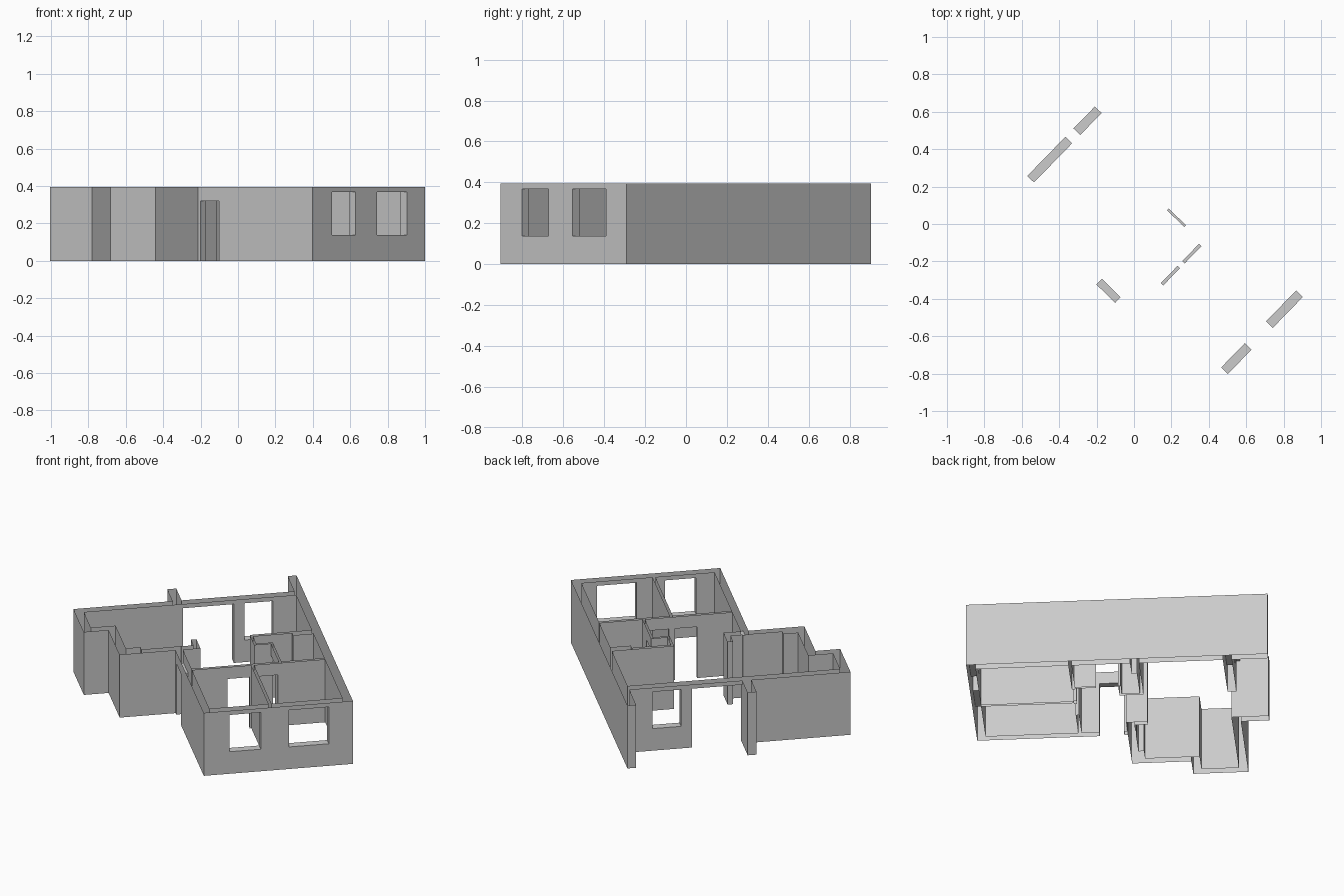
import bpy, bmesh, math
from mathutils import Matrix

if "Cube" in bpy.data.objects:
    bpy.data.objects.remove(bpy.data.objects["Cube"])

HEIGHT = 0.394
ANGLE = math.radians(45.75)   # the plan is turned on the grid

# Walls in plan: (u0, u1, v0, v1), all full height
WALLS = [
    # outer shell
    (0.439, 0.489, -0.919, 0.796),    # long wall with wing
    (-0.372, 0.489, -0.919, -0.869),  # two-window wall
    (-0.372, -0.33, -0.919, -0.012),  # entrance wall
    (-0.695, -0.229, -0.062, -0.017), # first step
    (-0.695, -0.645, -0.062, 0.325),
    (-0.838, -0.645, 0.275, 0.325),   # second step
    (-0.838, -0.788, 0.275, 0.588),
    (-0.838, 0.489, 0.538, 0.588),    # back wall
    (-0.265, -0.214, 0.538, 0.75),    # short balcony wing
    # partitions
    (-0.33, 0.439, -0.341, -0.323),   # bedroom front
    (0.012, 0.028, -0.869, -0.341),   # bedroom divider
    (0.176, 0.189, -0.323, -0.062),   # bathroom side
    (0.08, 0.189, -0.076, -0.062),    # bathroom return
    (0.08, 0.094, -0.076, 0.06),
    (0.08, 0.439, 0.04, 0.06),        # bathroom back
    (-0.26, -0.229, -0.062, 0.06),    # hall stub
    # piers
    (-0.645, -0.56, -0.017, 0.015),
    (0.32, 0.439, 0.01, 0.04),
]

SILL, HEAD, DOOR = 0.138, 0.368, 0.32
# Openings: (u0, u1, v0, v1, z0, z1)
OPENINGS = [
    (-0.224, -0.043, -0.919, -0.869, SILL, HEAD),  # windows
    (0.12, 0.35, -0.919, -0.869, SILL, HEAD),
    (0.14, 0.304, 0.538, 0.588, SILL, HEAD),
    (-0.214, 0.078, 0.538, 0.588, 0, HEAD),        # balcony door
    (-0.372, -0.33, -0.222, -0.082, 0, DOOR),      # entrance
    (0.038, 0.166, -0.341, -0.323, 0, DOOR),       # inner doors
    (-0.126, 0.003, -0.341, -0.323, 0, DOOR),
    (0.176, 0.189, -0.203, -0.076, 0, DOOR),
]


def build_walls(name):
    """Union the walls on their own grid lines, cut openings, leave ends open."""
    us = sorted({c for b in WALLS + OPENINGS for c in b[0:2]})
    vs = sorted({c for b in WALLS + OPENINGS for c in b[2:4]})
    zs = sorted({0, HEIGHT} | {c for b in OPENINGS for c in b[4:6]})
    axes = (us, vs, zs)

    def solid(i):
        if any(k < 0 or k >= len(a) - 1 for k, a in zip(i, axes)):
            return False
        u, v, z = ((a[k] + a[k + 1]) / 2 for k, a in zip(i, axes))
        inside = any(b[0] < u < b[1] and b[2] < v < b[3] for b in WALLS)
        cut = any(b[0] < u < b[1] and b[2] < v < b[3] and b[4] < z < b[5]
                  for b in OPENINGS)
        return inside and not cut

    counts = [len(a) - 1 for a in axes]
    cells = {(i, j, k) for i in range(counts[0]) for j in range(counts[1])
             for k in range(counts[2]) if solid((i, j, k))}
    bm = bmesh.new()
    verts = {}

    def vert(i):
        if i not in verts:
            verts[i] = bm.verts.new([a[k] for k, a in zip(i, axes)])
        return verts[i]

    for cell in cells:
        for axis in range(3):
            for side in (0, 1):
                nb = list(cell)
                nb[axis] += 2 * side - 1
                # wall tops and bottoms stay open
                if tuple(nb) in cells or (axis == 2 and not 0 <= nb[2] < counts[2]):
                    continue
                a, b = (axis + 1) % 3, (axis + 2) % 3
                quad = []
                for da, db in ((0, 0), (1, 0), (1, 1), (0, 1)):
                    p = list(cell)
                    p[axis] += side
                    p[a] += da
                    p[b] += db
                    quad.append(vert(tuple(p)))
                bm.faces.new(quad if side else quad[::-1])

    # merge the grid back into clean flat faces
    bmesh.ops.dissolve_limit(bm, angle_limit=0.01, verts=bm.verts[:], edges=bm.edges[:])
    bm.transform(Matrix.Rotation(ANGLE, 4, 'Z'))
    mesh = bpy.data.meshes.new(name)
    bm.to_mesh(mesh)
    bm.free()
    obj = bpy.data.objects.new(name, mesh)
    bpy.context.collection.objects.link(obj)
    return obj


build_walls("apartment_walls")
